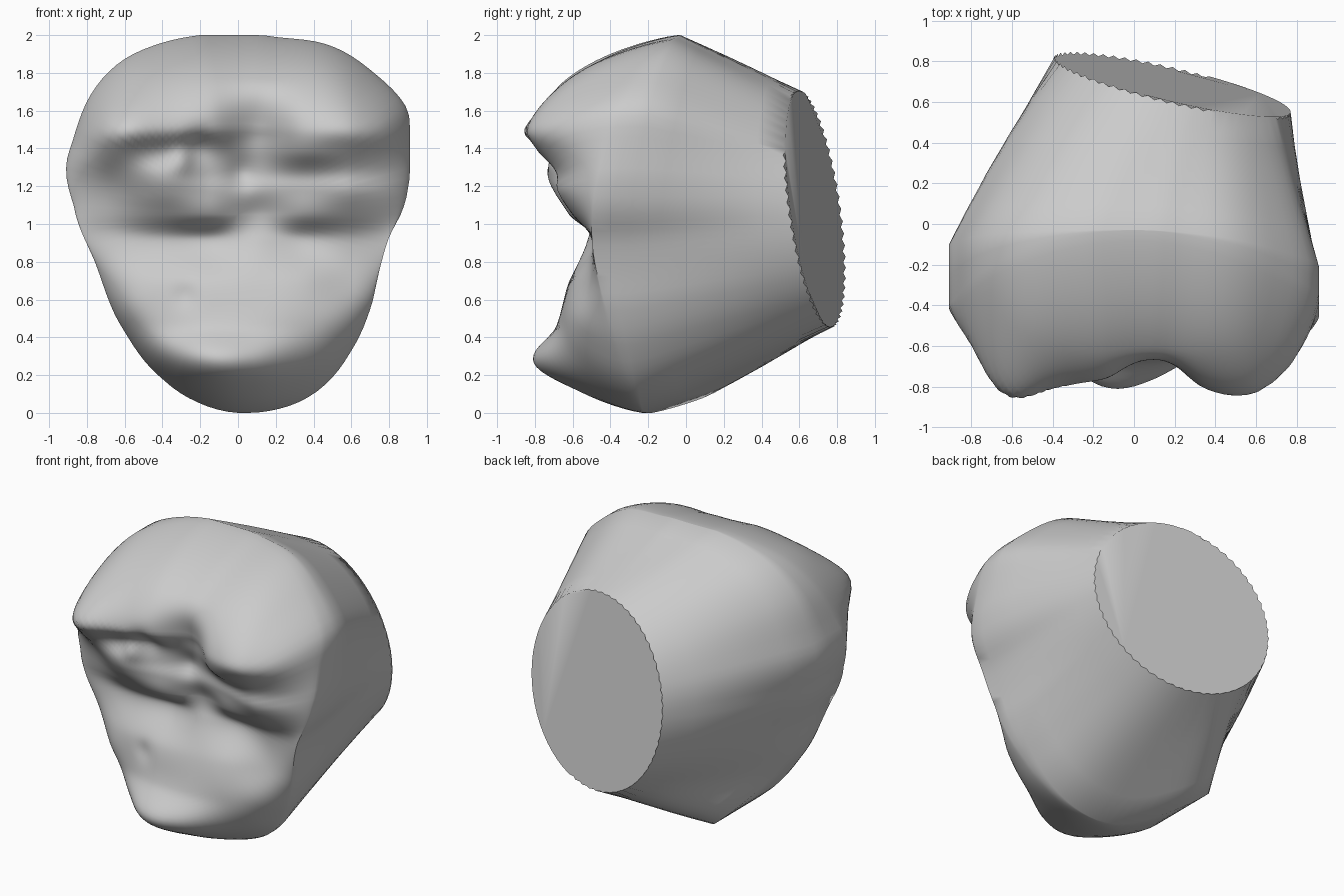
import bpy
import bmesh
import math
from mathutils import Vector

cube = bpy.data.objects.get("Cube")
if cube:
    bpy.data.objects.remove(cube, do_unlink=True)

SEGMENTS = 120
FRONT_RINGS = 44
CENTRE = Vector((0, 1.05))

# Widest outline of the crown, as (x, z) in hundredths
OUTLINE = [
    (91, 150), (91, 125), (88, 110), (80, 93), (75, 76), (71, 58), (60, 33),
    (45, 14), (28, 4), (0, 0), (-20, 5), (-40, 18), (-60, 43), (-75, 78),
    (-87, 110), (-91, 130), (-87, 146), (-77, 170), (-62, 186),
    (-40, 196), (-20, 200), (20, 199), (50, 194), (72, 180), (89, 162),
]

# Forward reach of the chewing surface on a coarse grid, in hundredths
COLUMNS = [-0.7, -0.4, -0.15, 0.1, 0.35, 0.6]
RELIEF = {
    1.75: (101, 88, 85, 82, 87, 98),
    1.5: (113, 88, 80, 66, 86, 97),
    1.38: (92, 74, 66, 60, 78, 83),
    1.27: (71, 75, 63, 57, 65, 73),
    1.18: (61, 71, 64, 57, 63, 72),
    1.05: (55, 61, 61, 51, 59, 62),
    0.92: (51, 50, 48, 52, 48, 50),
    0.7: (66, 62, 62, 62, 61, 55),
    0.45: (93, 76, 74, 73, 72, 75),
    0.25: (114, 106, 106, 95, 80, 78),
    0.1: (108, 103, 103, 92, 77, 75),
}
ROWS = list(RELIEF)

# Small knobs (positive) and pits (negative): x, z, radius, height
BUMPS = [
    (-0.3, 1.34, 0.06, 0.04),
    (-0.2, 1.44, 0.08, -0.04),
    (0.02, 1.27, 0.08, -0.04),
    (-0.28, 0.62, 0.06, -0.02),
]


def spline(a, b, c, d, t):
    """Catmull-Rom blend between b and c."""
    return b + t / 2 * (c - a + t * (2 * a - 5 * b + 4 * c - d + t * (3 * (b - c) + d - a)))


def sample(values, position):
    """Smooth lookup in an open list."""
    last = len(values) - 1
    i = min(int(position), last - 1)
    picks = [values[max(0, min(last, i + k))] for k in (-1, 0, 1, 2)]
    return spline(*picks, position - i)


def grid_position(stops, value):
    """Fractional index of a value among monotonic stops."""
    for i in range(len(stops) - 1):
        t = (value - stops[i]) / (stops[i + 1] - stops[i])
        if t <= 1:
            return i + max(0, t)
    return len(stops) - 1


def relief(x, z):
    col = grid_position(COLUMNS, x)
    row = grid_position(ROWS, z)
    reach = sample([sample(RELIEF[r], col) for r in ROWS], row) / 100
    for bx, bz, radius, height in BUMPS:
        reach += height * math.exp(-((x - bx) ** 2 + (z - bz) ** 2) / radius ** 2)
    return -reach


# Outline as radius against angle, wrapped round at both ends
polar = []
for x, z in OUTLINE:
    arm = Vector((x, z)) / 100 - CENTRE
    polar.append((math.atan2(arm.y, arm.x) % math.tau, arm.length))
polar.sort()
before = [(a - math.tau, r) for a, r in polar[-2:]]
after = [(a + math.tau, r) for a, r in polar[:2]]
STOPS, RADII = zip(*(before + polar + after))


def outline_point(angle):
    radius = sample(RADII, grid_position(STOPS, angle))
    p = CENTRE + radius * Vector((math.cos(angle), math.sin(angle)))
    return Vector((max(-0.91, min(0.91, p.x)), max(0, min(2, p.y))))


def cut_point(angle):
    """Point on the slanted oval cut at the back."""
    x = 0.58 * math.cos(angle)
    z = 0.625 * math.sin(angle)
    return Vector((0.19 + x, 0.68 - 0.233 * x - 0.136 * z, 1.08 + z))


angles = [math.tau * i / SEGMENTS for i in range(SEGMENTS)]
rim = [outline_point(a) for a in angles]

# Seam between stump and crown, with a corner far back at the lower left,
# and the front edge of the upright side band
seam = []
edge = []
for p, a in zip(rim, angles):
    right = max(0, math.cos(a)) ** 2
    left = max(0, -math.cos(a)) ** 2
    corner = max(0, math.cos(a - math.radians(246))) ** 24
    base = -0.03 - 0.1 * (2 - p.y) - 0.17 * right
    seam.append(Vector((p.x, base + 0.42 * corner, p.y)))
    edge.append(Vector((p.x, base - 0.2 * right - 0.33 * left, p.y)))

# Back cut with a finely serrated edge
rings = [[cut_point(a) + Vector((0, 0.007 * (-1) ** i, 0)) for i, a in enumerate(angles)]]

# Tapering stump from the cut to the seam, slightly swollen on the left
for t in (0.2, 0.4, 0.6, 0.8, 1):
    ring = []
    for p, a in zip(seam, angles):
        swell = 0.03 * max(0, -math.cos(a)) * math.sin(math.pi * t)
        ring.append(cut_point(a).lerp(p, t) + Vector((math.cos(a), 0, math.sin(a))) * swell)
    rings.append(ring)

# Upright side band of the crown
rings.append([p.lerp(q, 0.5) for p, q in zip(seam, edge)])
rings.append(edge)

# Chewing surface, rounded over towards the rim
for r in range(1, FRONT_RINGS):
    s = 1 - (r / FRONT_RINGS) ** 1.25
    fullness = (1 - s ** 4) ** 0.8
    ring = []
    for p, e in zip(rim, edge):
        q = CENTRE.lerp(p, s)
        ring.append(Vector((q.x, e.y + (relief(q.x, q.y) - e.y) * fullness, q.y)))
    rings.append(ring)

# Skin the rings into one closed body
bm = bmesh.new()
loops = [[bm.verts.new(p) for p in ring] for ring in rings]
for first, second in zip(loops, loops[1:]):
    for i in range(SEGMENTS):
        j = (i + 1) % SEGMENTS
        bm.faces.new((first[i], first[j], second[j], second[i]))
bm.faces.new(loops[0])
tip = bm.verts.new((CENTRE.x, relief(*CENTRE), CENTRE.y))
for i in range(SEGMENTS):
    bm.faces.new((loops[-1][i], loops[-1][(i + 1) % SEGMENTS], tip))
bmesh.ops.recalc_face_normals(bm, faces=bm.faces)
mesh = bpy.data.meshes.new("tooth_crown")
bm.to_mesh(mesh)
bm.free()

# Plain grey material
grey = bpy.data.materials.new("plain grey")
grey.use_nodes = True
colour = (0.6, 0.6, 0.6, 1)
grey.diffuse_color = colour
grey.node_tree.nodes["Principled BSDF"].inputs["Base Color"].default_value = colour
mesh.materials.append(grey)

crown = bpy.data.objects.new("tooth_crown", mesh)
bpy.context.collection.objects.link(crown)
bpy.ops.object.select_all(action="DESELECT")
crown.select_set(True)
bpy.context.view_layer.objects.active = crown
bpy.ops.object.shade_smooth_by_angle(angle=math.radians(55))
